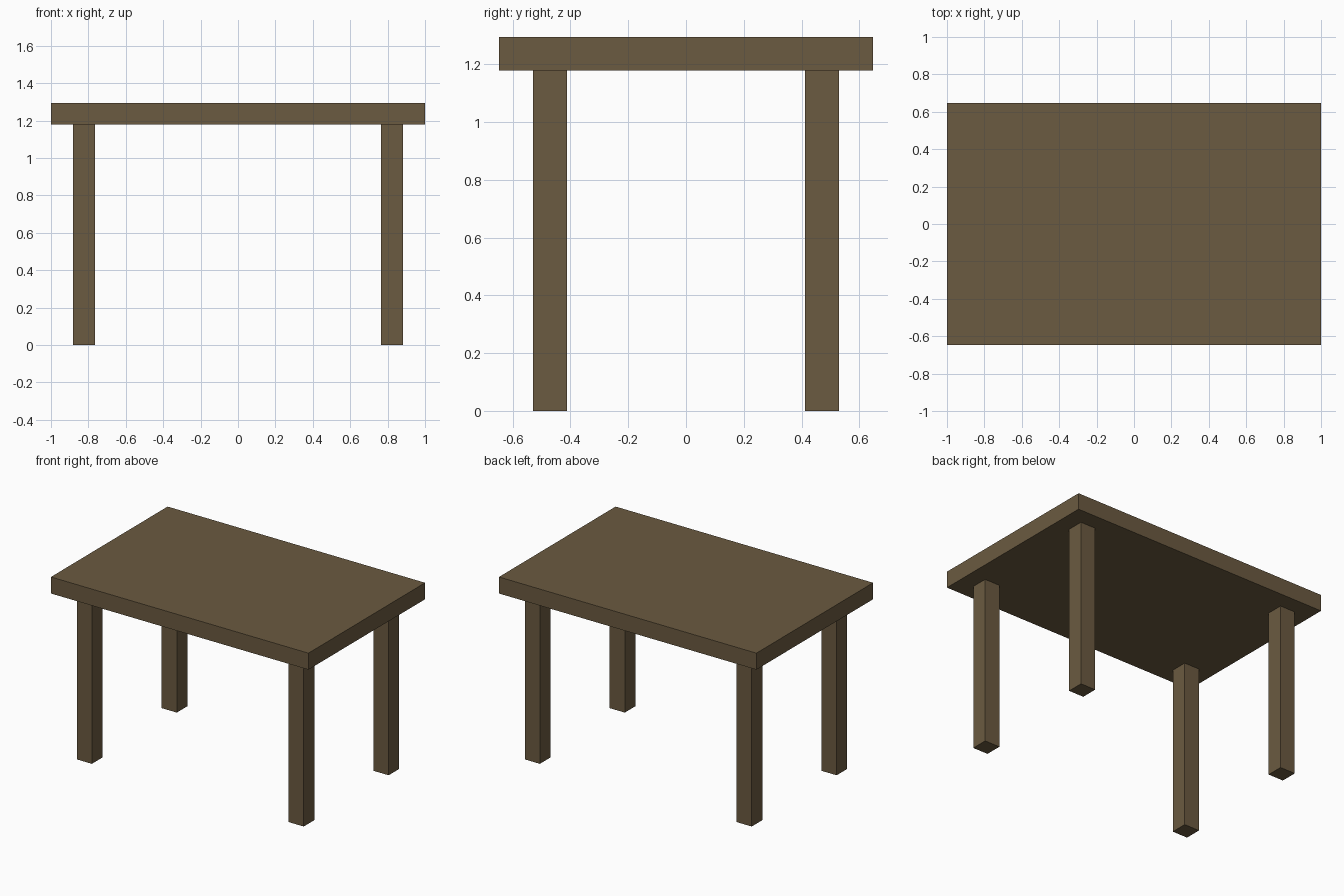
import bpy

if "Cube" in bpy.data.objects:
    bpy.data.objects.remove(bpy.data.objects["Cube"])

# Single wood colour
wood = bpy.data.materials.new("brown wood")
wood.diffuse_color = (0.147, 0.103, 0.052, 1.0)
wood.use_nodes = True
wood.node_tree.nodes["Principled BSDF"].inputs["Base Color"].default_value = wood.diffuse_color


def box(name, lo, hi):
    """Axis-aligned box between two corners."""
    centre = [(a + b) / 2 for a, b in zip(lo, hi)]
    bpy.ops.mesh.primitive_cube_add(size=1, location=centre)
    ob = bpy.context.object
    ob.name = name
    ob.scale = [b - a for a, b in zip(lo, hi)]
    bpy.ops.object.transform_apply(location=False, rotation=False, scale=True)
    ob.data.materials.append(wood)
    return ob


TOP_Z, UNDER_Z = 1.294, 1.178   # table top upper and lower faces
LEG = 0.117                     # square leg width
LEG_X, LEG_Y = 0.823, 0.471     # leg centres

# Table top slab
box("table_top", (-1, -0.647, UNDER_Z), (1, 0.647, TOP_Z))

# Four square legs
for side, sx in (("left", -1), ("right", 1)):
    for end, sy in (("front", -1), ("back", 1)):
        x, y, h = sx * LEG_X, sy * LEG_Y, LEG / 2
        box(f"{end}_{side}_leg", (x - h, y - h, 0), (x + h, y + h, UNDER_Z))
